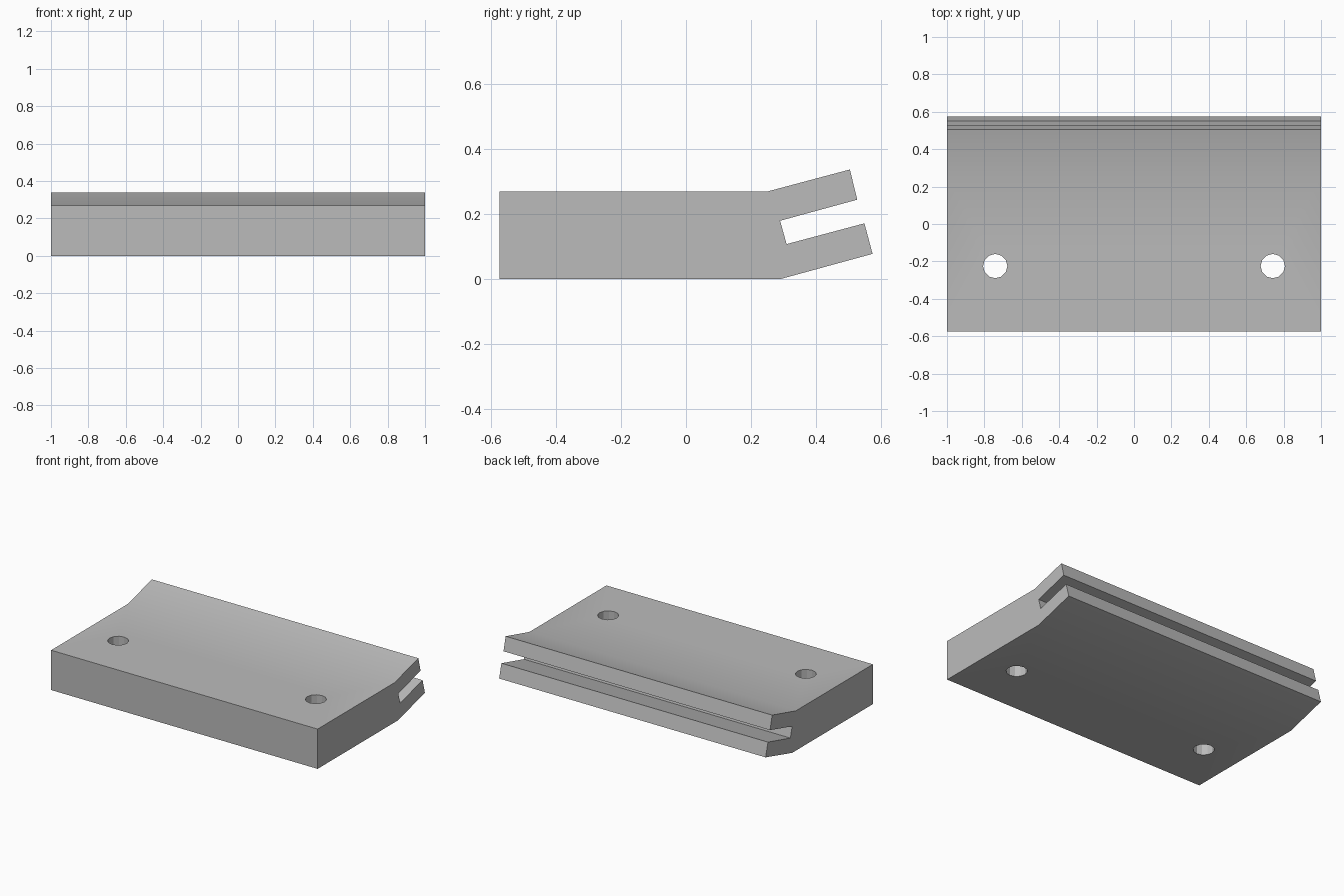
import bpy, bmesh, math

cube = bpy.data.objects.get("Cube")
if cube:
    bpy.data.objects.remove(cube, do_unlink=True)

# Single grey material
grey = bpy.data.materials.new("plain grey")
grey.use_nodes = True
colour = (0.5, 0.5, 0.5, 1)
grey.diffuse_color = colour
grey.node_tree.nodes["Principled BSDF"].inputs["Base Color"].default_value = colour

# Side profile (y, z): flat plate with an upturned, slotted rear edge
profile = [(-0.575, 0), (0.29, 0), (0.575, 0.078), (0.55, 0.172),
           (0.31, 0.108), (0.29, 0.18), (0.528, 0.245), (0.505, 0.338),
           (0.25, 0.27), (-0.575, 0.27)]
bm = bmesh.new()
side = bm.faces.new([bm.verts.new((-1, y, z)) for y, z in profile])
extruded = bmesh.ops.extrude_face_region(bm, geom=[side])["geom"]
bmesh.ops.translate(bm, vec=(2, 0, 0),
                    verts=[v for v in extruded if isinstance(v, bmesh.types.BMVert)])
bmesh.ops.recalc_face_normals(bm, faces=bm.faces)
mesh = bpy.data.meshes.new("slotted_plate")
bm.to_mesh(mesh)
bm.free()
mesh.materials.append(grey)
plate = bpy.data.objects.new("slotted_plate", mesh)
bpy.context.collection.objects.link(plate)

# Two twelve-sided screw holes through the plate
for x in (-0.742, 0.742):
    bpy.ops.mesh.primitive_cylinder_add(vertices=12, radius=0.065, depth=1,
                                        location=(x, -0.225, 0.13))
    cutter = bpy.context.object
    cutter.name = "hole_cutter"
    cutter.hide_render = True
    cutter.data.materials.append(grey)
    cut = plate.modifiers.new("hole", 'BOOLEAN')
    cut.operation = 'DIFFERENCE'
    cut.solver = 'EXACT'
    cut.object = cutter
    bpy.context.view_layer.objects.active = plate
    bpy.ops.object.modifier_apply(modifier=cut.name)
    bpy.data.objects.remove(cutter, do_unlink=True)

# Soften only the shallow bend
bpy.ops.object.select_all(action='DESELECT')
plate.select_set(True)
bpy.context.view_layer.objects.active = plate
bpy.ops.object.shade_smooth_by_angle(angle=math.radians(20))
